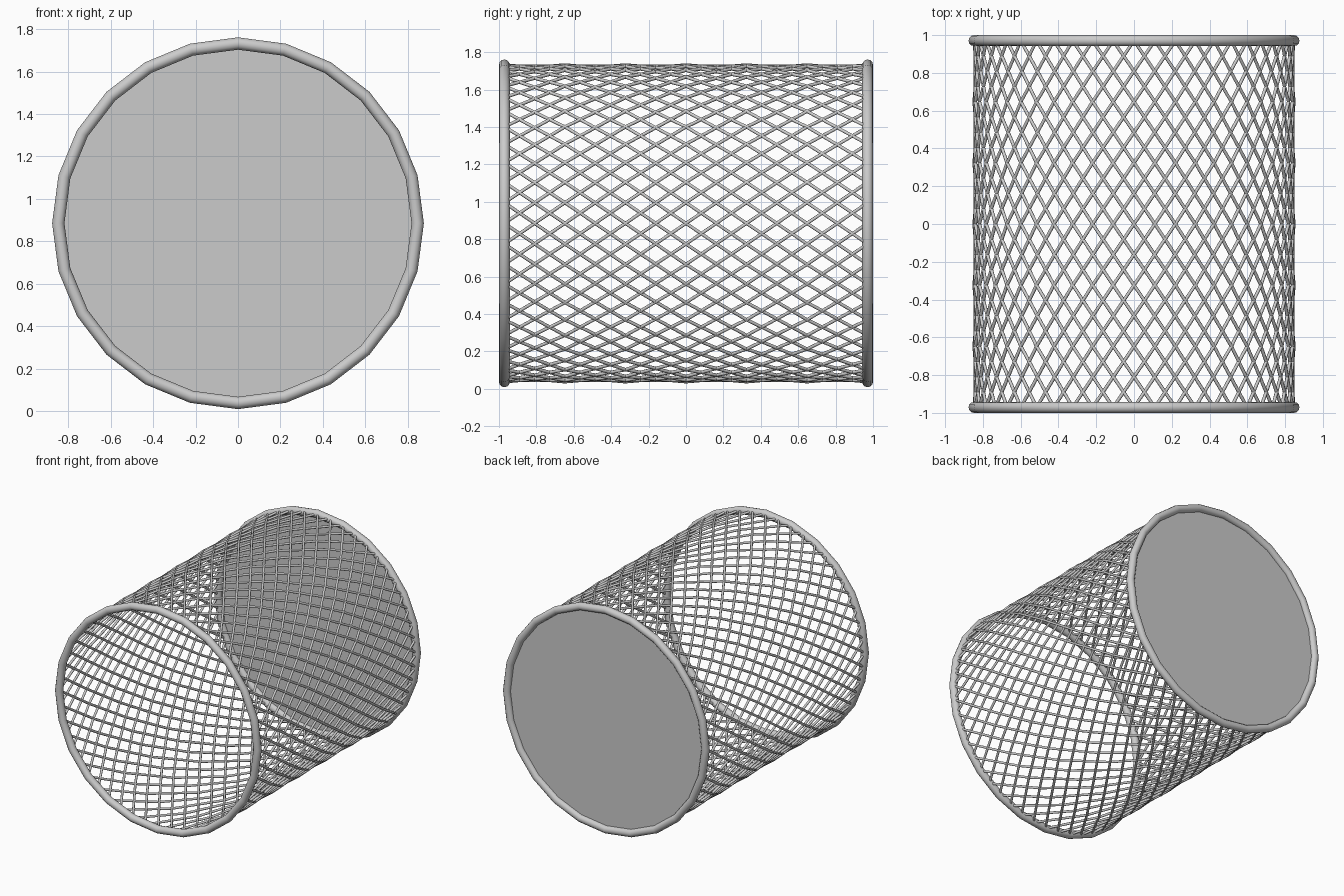
import bpy
from math import sin, cos, pi, radians

if "Cube" in bpy.data.objects:
    bpy.data.objects.remove(bpy.data.objects["Cube"])

CZ = 0.885       # height of the basket axis (runs along y)
R = 0.847        # basket radius
RIM = 0.029      # rim tube radius
WIRE = 0.009     # wire radius
END = 0.971      # y of the rims
COUNT = 48       # wires in each direction
STEPS = 6        # straight pieces per wire, 15 degrees each


def rim(name, y):
    bpy.ops.mesh.primitive_torus_add(
        major_segments=24, minor_segments=12, major_radius=R, minor_radius=RIM,
        location=(0, y, CZ), rotation=(pi / 2, 0, 0))
    bpy.context.object.name = name
    bpy.ops.object.shade_smooth_by_angle(angle=radians(40))


def lattice(name, direction):
    # one family of parallel spiral wires
    curve = bpy.data.curves.new(name, 'CURVE')
    curve.dimensions = '3D'
    curve.bevel_depth = WIRE
    curve.bevel_resolution = 2
    curve.use_fill_caps = True
    for i in range(COUNT):
        spline = curve.splines.new('POLY')
        spline.points.add(STEPS)
        for k, p in enumerate(spline.points):
            a = 2 * pi * i / COUNT + direction * k * radians(15)
            y = -END + 2 * END * k / STEPS
            p.co = (R * cos(a), y, CZ + R * sin(a), 1)
    obj = bpy.data.objects.new(name, curve)
    bpy.context.collection.objects.link(obj)


# rims at the open front and closed back
rim("front_rim", -END)
rim("back_rim", END)

# woven wire wall
lattice("wires_clockwise", 1)
lattice("wires_counterclockwise", -1)

# closed base disc
bpy.ops.mesh.primitive_circle_add(
    vertices=24, radius=R, fill_type='NGON',
    location=(0, END, CZ), rotation=(pi / 2, 0, 0))
bpy.context.object.name = "base_disc"
